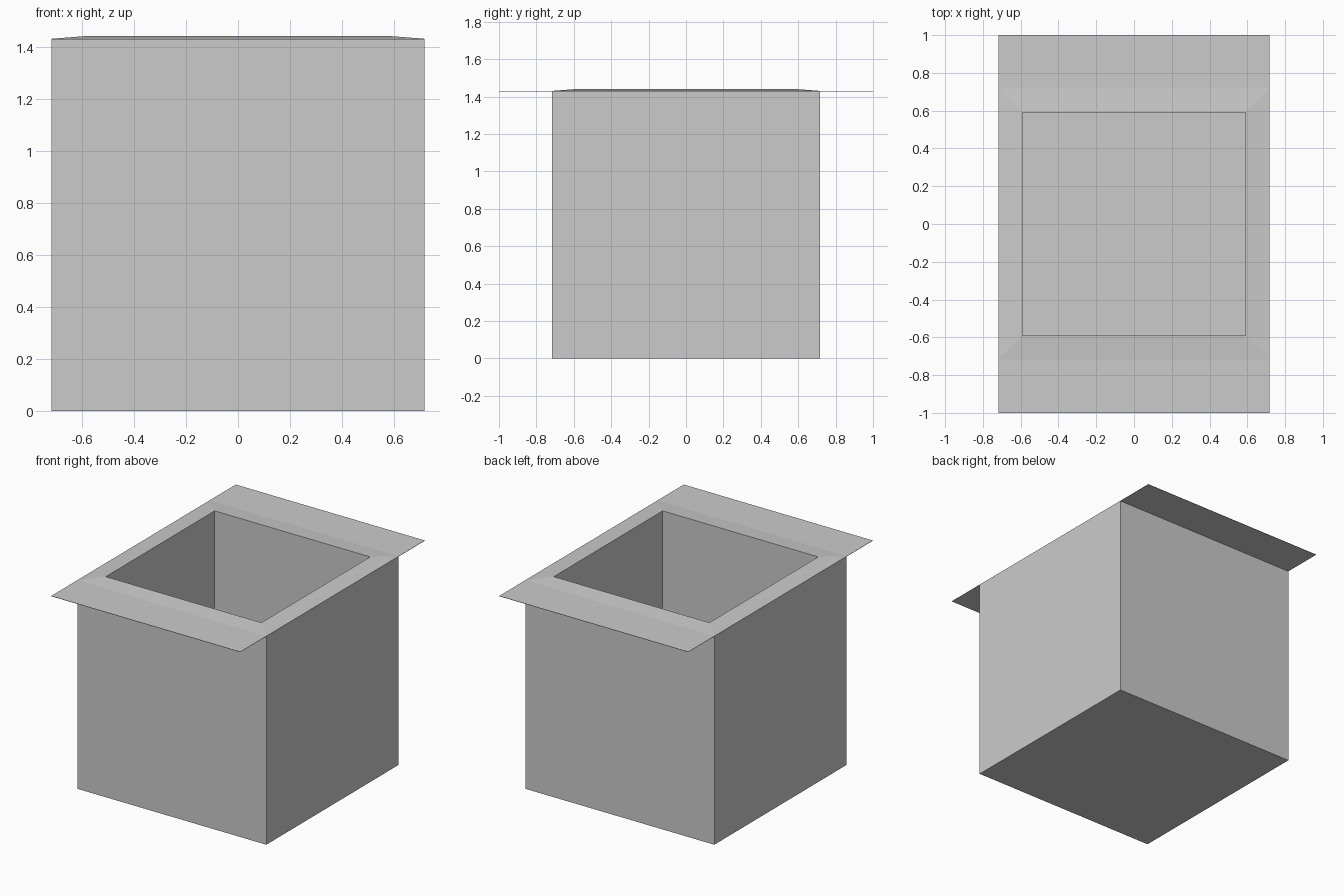
import bpy
import bmesh

cube = bpy.data.objects.get("Cube")
if cube:
    bpy.data.objects.remove(cube, do_unlink=True)

HALF = 0.717      # outer half width
INNER = 0.59      # half width of the opening
HEIGHT = 1.43     # top of the outer walls
LIP = 1.44        # raised inner edge of the rim
FLOOR = 0.13      # inside floor level
FLAP_END = 1.0    # how far the flaps reach

grey = bpy.data.materials.new("light_grey")
grey.use_nodes = True
color = (0.6, 0.6, 0.6, 1)
grey.diffuse_color = color
grey.node_tree.nodes["Principled BSDF"].inputs["Base Color"].default_value = color


def add_object(name, bm):
    mesh = bpy.data.meshes.new(name)
    bm.to_mesh(mesh)
    bm.free()
    mesh.materials.append(grey)
    obj = bpy.data.objects.new(name, mesh)
    bpy.context.collection.objects.link(obj)
    return obj


def square_ring(bm, half, z):
    corners = [(-1, -1), (1, -1), (1, 1), (-1, 1)]
    return [bm.verts.new((x * half, y * half, z)) for x, y in corners]


# Hollow box: square rings run up the outside, over the sloped rim, and down inside
bm = bmesh.new()
profile = [(HALF, 0), (HALF, HEIGHT), (INNER, LIP), (INNER, FLOOR)]
rings = [square_ring(bm, half, z) for half, z in profile]
for low, high in zip(rings, rings[1:]):
    for i in range(4):
        j = (i + 1) % 4
        bm.faces.new((low[i], low[j], high[j], high[i]))
bm.faces.new(rings[0][::-1])
bm.faces.new(rings[-1])
add_object("box", bm)

# Thin flaps continuing the rim at the front and back
for name, side in (("front_flap", -1), ("back_flap", 1)):
    bm = bmesh.new()
    bmesh.ops.create_cube(bm, size=1)
    depth, thick = FLAP_END - HALF, 0.002
    for v in bm.verts:
        v.co.x *= 2 * HALF
        v.co.y = v.co.y * depth + side * (HALF + FLAP_END) / 2
        v.co.z = v.co.z * thick + HEIGHT - thick / 2
    add_object(name, bm)
